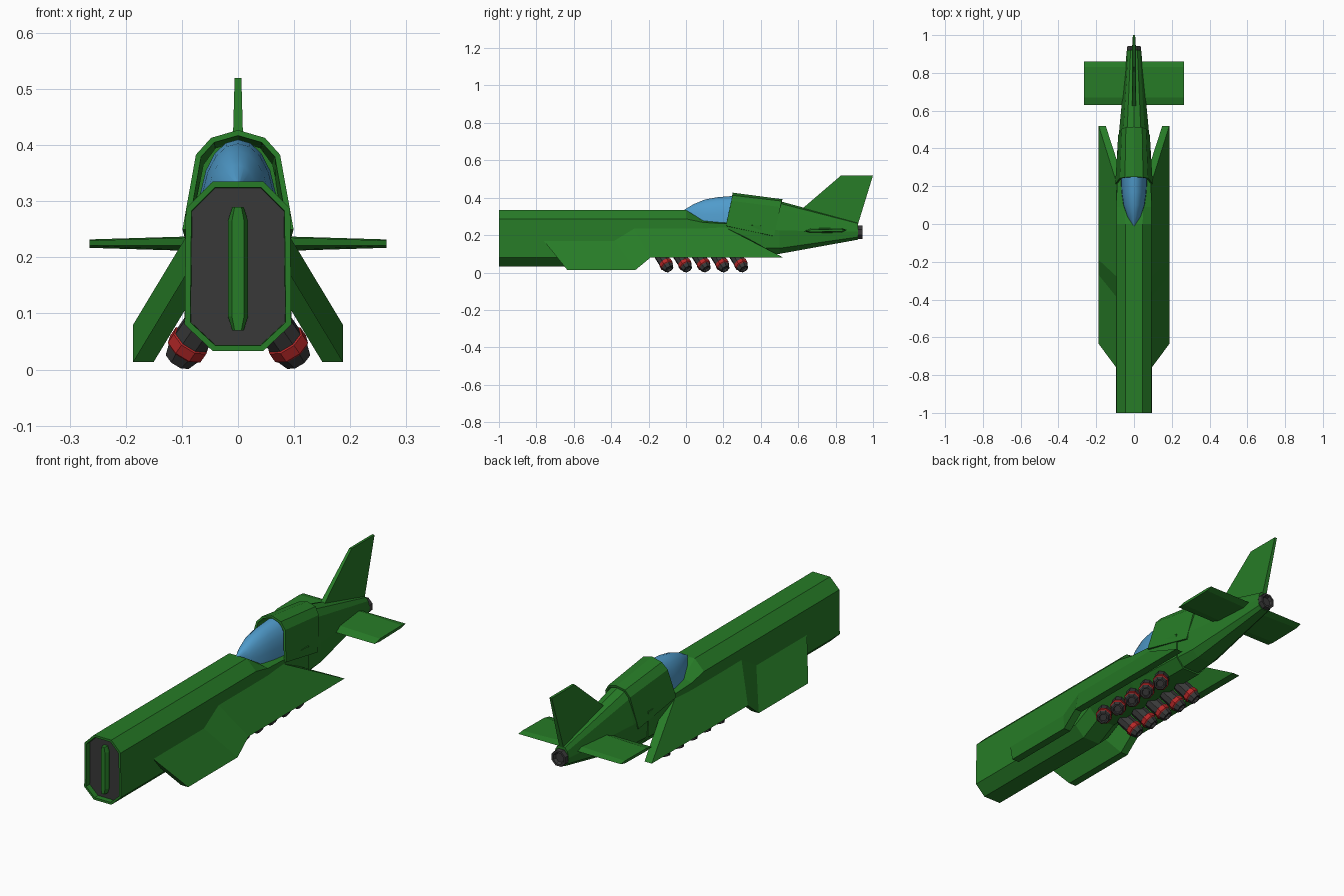
import bpy, bmesh
from math import cos, sin, pi
from mathutils import Vector

if "Cube" in bpy.data.objects:
    bpy.data.objects.remove(bpy.data.objects["Cube"])


def material(name, rgb):
    m = bpy.data.materials.new(name)
    m.diffuse_color = (*rgb, 1)
    m.use_nodes = True
    m.node_tree.nodes["Principled BSDF"].inputs["Base Color"].default_value = m.diffuse_color
    return m


GREEN = material("green", (0.02, 0.2, 0.02))
DARK = material("dark_metal", (0.04, 0.04, 0.04))
RED = material("red", (0.45, 0.02, 0.02))
BLUE = material("glass", (0.08, 0.33, 0.6))


def loft(name, rings, mat, closed=True):
    """Skin a list of equal-length point rings; closed lofts get end caps."""
    bm = bmesh.new()
    vs = [[bm.verts.new(p) for p in r] for r in rings]
    n = len(vs[0])
    for a, b in zip(vs, vs[1:]):
        for i in range(n if closed else n - 1):
            j = (i + 1) % n
            bm.faces.new((a[i], a[j], b[j], b[i]))
    if closed:
        bm.faces.new(vs[0])
        bm.faces.new(vs[-1])
    bmesh.ops.recalc_face_normals(bm, faces=bm.faces)
    me = bpy.data.meshes.new(name)
    bm.to_mesh(me)
    bm.free()
    me.materials.append(mat)
    ob = bpy.data.objects.new(name, me)
    bpy.context.collection.objects.link(ob)
    return ob


def ring(y, half):
    """Mirror a top-to-bottom half outline (x, z) into a section at y."""
    return [(x, y, z) for x, z in half] + [(-x, y, z) for x, z in reversed(half) if x]


def tube(name, start, axis, profile, mat, sides=8):
    """Turned part: profile is (distance along axis, radius)."""
    axis = Vector(axis).normalized()
    u = axis.orthogonal().normalized()
    v = axis.cross(u)
    angles = [2 * pi * (k + 0.5) / sides for k in range(sides)]
    return loft(name, [[Vector(start) + axis * d + (u * cos(a) + v * sin(a)) * r
                        for a in angles] for d, r in profile], mat)


# Main hull with raised rear belly and lowered cockpit deck
full = [(0.045, 0.335), (0.093, 0.287), (0.095, 0.08), (0.045, 0.033)]
hull = loft("hull", [
    ring(-1, full), ring(-0.3, full),
    ring(-0.2, [(0.045, 0.335), (0.093, 0.287), (0.095, 0.13), (0.045, 0.085)]),
    ring(0, [(0.045, 0.335), (0.093, 0.287), (0.095, 0.13), (0.045, 0.085)]),
    ring(0.09, [(0.05, 0.278), (0.093, 0.268), (0.095, 0.13), (0.045, 0.085)]),
    ring(0.4, [(0.05, 0.26), (0.086, 0.25), (0.084, 0.13), (0.045, 0.085)]),
], GREEN)

# Recessed dark intake in the hull front
hull.data.materials.append(DARK)
bm = bmesh.new()
bm.from_mesh(hull.data)
front = min(bm.faces, key=lambda f: f.calc_center_median().y)
bmesh.ops.inset_region(bm, faces=[front], thickness=0.011)
bmesh.ops.inset_region(bm, faces=[front], thickness=0.001)
bmesh.ops.translate(bm, vec=(0, 0.025, 0), verts=front.verts)
front.material_index = 1
bm.to_mesh(hull.data)
bm.free()

# Vertical divider in the intake
bar = [(0.01, 0.29), (0.018, 0.265), (0.018, 0.095), (0.01, 0.07)]
loft("intake_divider", [ring(-0.998, [(x * 0.6, z) for x, z in bar]),
                        ring(-0.985, bar), ring(-0.96, bar)], GREEN)

# Canopy
glass = []
for y, w, base, top in [(-0.012, 0.006, 0.32, 0.334), (0.04, 0.036, 0.28, 0.365),
                        (0.1, 0.057, 0.262, 0.39), (0.17, 0.067, 0.255, 0.403),
                        (0.26, 0.071, 0.25, 0.41)]:
    glass.append([(w * cos(pi * k / 10), y, base + (top - base) * sin(pi * k / 10) ** 0.8)
                  if 0 < k < 10 else (w * cos(pi * k / 10), y, base) for k in range(11)])
canopy = loft("canopy", glass, BLUE)
for p in canopy.data.polygons:
    p.use_smooth = len(p.vertices) == 4 and abs(p.normal.z) < 0.999 and p.normal.z > -0.3

# Arched cowl shell behind the canopy
arches = []
for half in ([(0, 0.25, 0.427), (0.048, 0.247, 0.413), (0.075, 0.242, 0.383), (0.099, 0.213, 0.25)],
             [(0, 0.515, 0.392), (0.043, 0.512, 0.382), (0.064, 0.505, 0.35), (0.084, 0.47, 0.195)]):
    arches.append([Vector((-x, y, z)) for x, y, z in reversed(half[1:])] + [Vector(p) for p in half])
cowl = loft("cowl", arches, GREEN, closed=False)
if cowl.data.polygons[2].normal.z < 0:
    cowl.data.flip_normals()
shell = cowl.modifiers.new("thickness", "SOLIDIFY")
shell.thickness = 0.01
shell.offset = -1

# Tapering tail
loft("tail", [
    ring(0.3, [(0, 0.408), (0.04, 0.395), (0.062, 0.365), (0.085, 0.25), (0.084, 0.13), (0.045, 0.085)]),
    ring(0.5, [(0, 0.382), (0.036, 0.37), (0.056, 0.338), (0.078, 0.225), (0.072, 0.13), (0.04, 0.1)]),
    ring(0.92, [(0, 0.268), (0.018, 0.262), (0.03, 0.248), (0.038, 0.218), (0.032, 0.19), (0.018, 0.176)]),
], GREEN)
tube("tail_nozzle", (0, 0.9, 0.215), (0, 1, 0),
     [(0, 0.03), (0.025, 0.04), (0.043, 0.038), (0.043, 0.028), (0.03, 0.022)], DARK)

# Tail fin
fin = [(0.62, 0.34), (0.83, 0.52), (1.0, 0.52), (0.92, 0.26)]
loft("tail_fin", [[(s * (0.006 if z > 0.5 else 0.011), y, z) for y, z in fin] for s in (-1, 1)], GREEN)

for s, side in ((-1, "left"), (1, "right")):
    # Stabilizer
    loft(f"{side}_stabilizer", [
        [(s * x, 0.63, 0.221), (s * x, 0.67, 0.225 + t), (s * x, 0.83, 0.227 + t),
         (s * x, 0.86, 0.228), (s * x, 0.83, 0.225 - t), (s * x, 0.67, 0.222 - t)]
        for x, t in ((0.03, 0.012), (0.265, 0.005))], GREEN)

    # Sloping side skirt that steps up partway back
    rings = []
    for root_y, tip_y, inner_y, lift in ((-0.765, -0.635, -0.72, 0), (-0.39, -0.27, -0.35, 0),
                                         (-0.28, -0.19, -0.25, 0.066), (0.21, 0.52, 0.32, 0.066)):
        rings.append([(s * 0.09, root_y, 0.175 + lift), (s * 0.187, tip_y, 0.014 + lift),
                      (s * 0.15, tip_y, 0.014 + lift), (s * 0.085, inner_y, 0.122 + lift)])
    loft(f"{side}_skirt", rings, GREEN)

    # Row of angled exhausts with red bands
    axis = Vector((s * 0.5, 0.45, -0.72)).normalized()
    for i in range(5):
        start = Vector((s * 0.107, -0.09 + 0.1 * i, 0.018)) - axis * 0.11
        tube(f"{side}_exhaust_{i + 1}", start, axis,
             [(0, 0.034), (0.085, 0.034), (0.11, 0.026), (0.11, 0.019), (0.1, 0.016)], DARK)
        tube(f"{side}_exhaust_band_{i + 1}", start, axis,
             [(0.062, 0.034), (0.064, 0.037), (0.084, 0.037), (0.088, 0.033)], RED)
